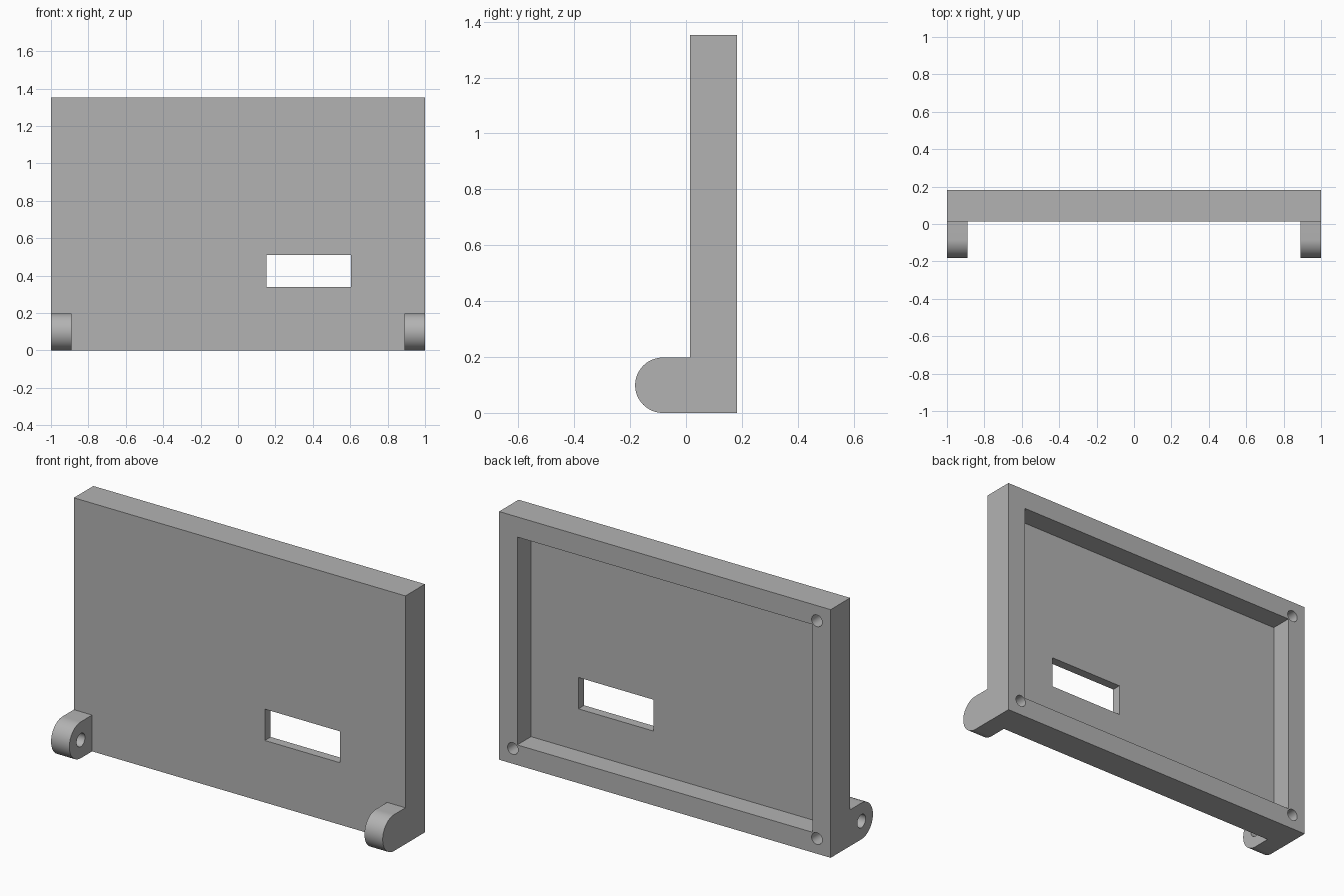
import bpy, bmesh, math
from mathutils import Matrix, Vector

if "Cube" in bpy.data.objects:
    bpy.data.objects.remove(bpy.data.objects["Cube"], do_unlink=True)

HEIGHT = 1.353
FRONT, BACK = 0.014, 0.182      # panel faces along y
RIM = 0.11                      # rim and hinge lug width
FLOOR = 0.064                   # pocket floor
LUG_R = 0.099
LUG_Y = -BACK + LUG_R

grey = bpy.data.materials.new("plain_grey")
grey.use_nodes = True
colour = (0.45, 0.45, 0.45, 1)
grey.diffuse_color = colour
grey.node_tree.nodes["Principled BSDF"].inputs["Base Color"].default_value = colour


def finish(name, bm):
    bmesh.ops.recalc_face_normals(bm, faces=bm.faces)
    mesh = bpy.data.meshes.new(name)
    bm.to_mesh(mesh)
    bm.free()
    mesh.materials.append(grey)
    obj = bpy.data.objects.new(name, mesh)
    bpy.context.collection.objects.link(obj)
    return obj


def box(name, lo, hi):
    lo, hi = Vector(lo), Vector(hi)
    bm = bmesh.new()
    bmesh.ops.create_cube(bm, size=1, matrix=Matrix.Translation((lo + hi) / 2) @ Matrix.Diagonal((*(hi - lo), 1)))
    return finish(name, bm)


def rod(name, centre, radius, length, axis):
    bm = bmesh.new()
    turn = Matrix.Rotation(math.pi / 2, 4, "Y" if axis == "X" else "X")
    bmesh.ops.create_cone(bm, cap_ends=True, segments=32, radius1=radius, radius2=radius,
                          depth=length, matrix=Matrix.Translation(centre) @ turn)
    return finish(name, bm)


def lug(name, x0, x1):
    # rounded nose at the front, square end buried in the panel
    steps = 32
    profile = [(FLOOR, 0)]
    for i in range(steps + 1):
        a = -math.pi / 2 - math.pi * i / steps
        profile.append((LUG_Y + LUG_R * math.cos(a), LUG_R + LUG_R * math.sin(a)))
    profile.append((FLOOR, 2 * LUG_R))
    bm = bmesh.new()
    face = bm.faces.new([bm.verts.new((x0, y, z)) for y, z in profile])
    out = bmesh.ops.extrude_face_region(bm, geom=[face])
    moved = [v for v in out["geom"] if isinstance(v, bmesh.types.BMVert)]
    bmesh.ops.translate(bm, verts=moved, vec=(x1 - x0, 0, 0))
    return finish(name, bm)


def combine(target, tool, operation):
    mod = target.modifiers.new("combine", "BOOLEAN")
    mod.operation, mod.solver, mod.object = operation, "EXACT", tool
    bpy.context.view_layer.objects.active = target
    bpy.ops.object.modifier_apply(modifier=mod.name)
    bpy.data.objects.remove(tool, do_unlink=True)


# Panel with hinge lugs at the lower corners
panel = box("cover_panel", (-1, FRONT, 0), (1, BACK, HEIGHT))
combine(panel, lug("right_lug", -1, -1 + RIM), "UNION")
combine(panel, lug("left_lug", 1 - RIM, 1), "UNION")

# Recess in the back and window slot
combine(panel, box("recess", (-1 + RIM, FLOOR, RIM), (1 - RIM, BACK + 0.1, HEIGHT - RIM)), "DIFFERENCE")
combine(panel, box("slot", (0.152, FRONT - 0.1, 0.338), (0.604, BACK, 0.509)), "DIFFERENCE")

# Blind screw holes in the rim corners
INSET = 0.083
for x in (-1 + INSET, 1 - INSET):
    for z in (INSET, HEIGHT - INSET):
        combine(panel, rod("screw_hole", (x, BACK, z), 0.032, 0.24, "Y"), "DIFFERENCE")

# Pivot bore: through the right lug, blind in the left one
for x, length in ((-1 + RIM / 2, 0.2), (1 - RIM, 0.12)):
    combine(panel, rod("pivot_bore", (x, LUG_Y, LUG_R), 0.036, length, "X"), "DIFFERENCE")

# Smooth the curves and keep the edges sharp
bpy.ops.object.select_all(action="DESELECT")
panel.select_set(True)
bpy.context.view_layer.objects.active = panel
bpy.ops.object.shade_smooth_by_angle(angle=math.radians(30))
